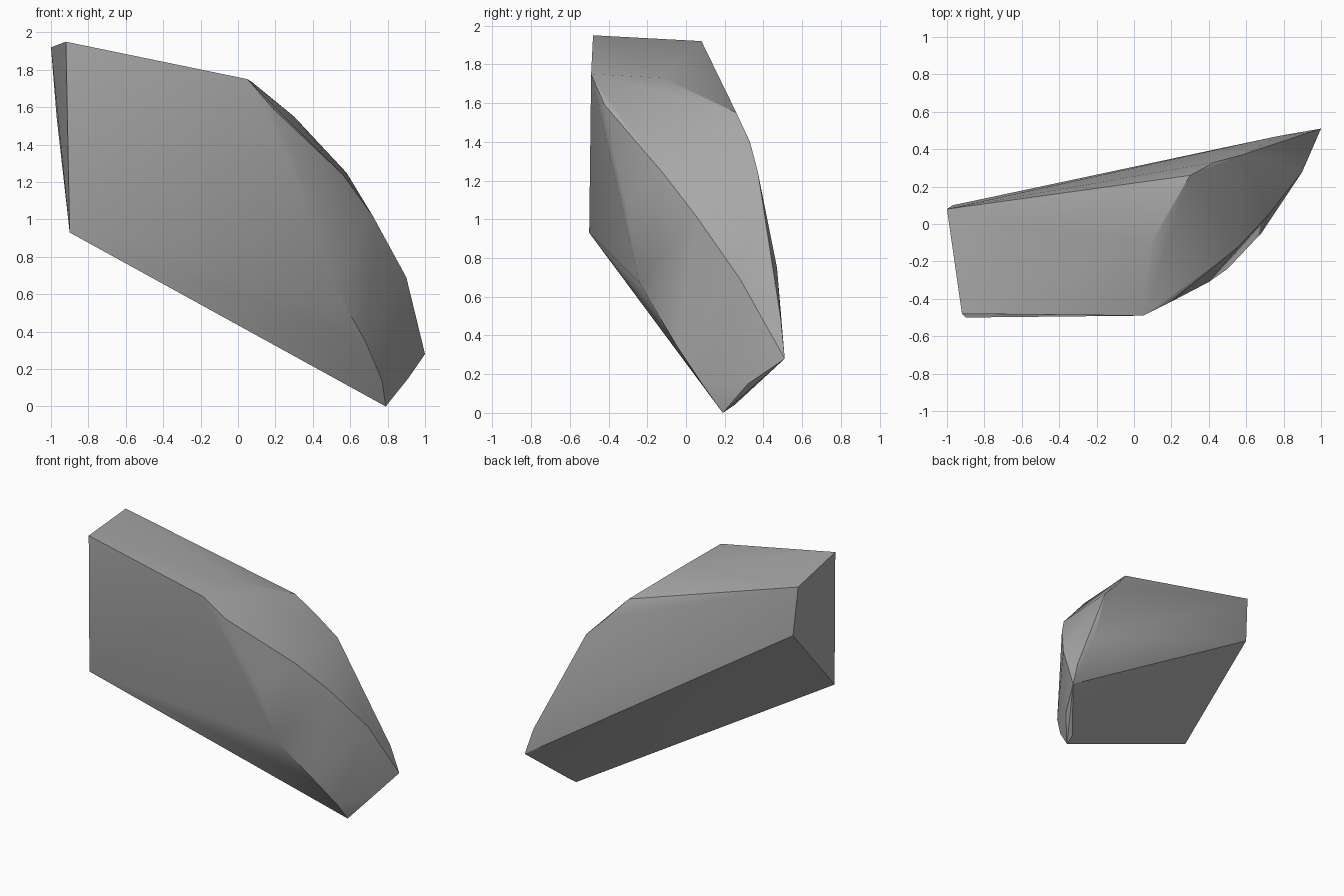
import bpy
import bmesh
import math

default_cube = bpy.data.objects.get("Cube")
if default_cube:
    bpy.data.objects.remove(default_cube, do_unlink=True)


def make_material(name, colour):
    material = bpy.data.materials.new(name)
    material.use_nodes = True
    material.diffuse_color = colour
    shader = material.node_tree.nodes["Principled BSDF"]
    shader.inputs["Base Color"].default_value = colour
    shader.inputs["Roughness"].default_value = 0.9
    return material


def convex_stone(name, ridges, material):
    """Wrap a tight faceted skin around a few ridge lines."""
    bm = bmesh.new()
    for ridge in ridges:
        for corner in ridge:
            bm.verts.new(corner)
    result = bmesh.ops.convex_hull(bm, input=bm.verts[:])
    unused = set(result["geom_interior"] + result["geom_unused"])
    bmesh.ops.delete(
        bm,
        geom=[item for item in unused if isinstance(item, bmesh.types.BMVert)],
        context="VERTS",
    )
    bmesh.ops.recalc_face_normals(bm, faces=bm.faces[:])
    mesh = bpy.data.meshes.new(name)
    bm.to_mesh(mesh)
    bm.free()
    mesh.materials.append(material)
    stone = bpy.data.objects.new(name, mesh)
    bpy.context.collection.objects.link(stone)
    return stone


# Flat broken end of the shard
broken_end = [
    (-.92, -.48, 1.95),
    (-1, .08, 1.92),
    (-.97, .1, 1.55),
    (-.9, -.5, .93),
]

# Front rim, running from the top down to the tip
front_rim = [
    (.05, -.49, 1.75),
    (.19, -.42, 1.59),
    (.4, -.31, 1.08),
    (.5, -.24, .67),
    (.68, -.05, .35),
    (.77, .09, .14),
    (.79, .19, 0),
]

# Ridge along the middle of the curved outer side
outer_ridge = [
    (.08, -.12, 1.73),
    (.56, -.12, 1.24),
    (.72, .05, 1.02),
    (.9, .28, .69),
]

# Back rim, running from the top down to the lower corner
back_rim = [
    (.3, .26, 1.55),
    (.43, .33, 1.4),
    (.58, .37, 1.25),
    (.77, .47, .75),
    (.94, .49, .48),
    (1, .51, .28),
]

# Short chipped edge beside the tip
tip_edge = [(.91, .32, .15), (.79, .25, .04)]

grey_stone = make_material("grey stone", (.4, .4, .4, 1))
shard = convex_stone(
    "stone_shard",
    [broken_end, front_rim, outer_ridge, back_rim, tip_edge],
    grey_stone,
)

# Soft shading over shallow facets, crisp at the broken edges
bpy.ops.object.select_all(action="DESELECT")
shard.select_set(True)
bpy.context.view_layer.objects.active = shard
bpy.ops.object.shade_smooth_by_angle(angle=math.radians(30))
